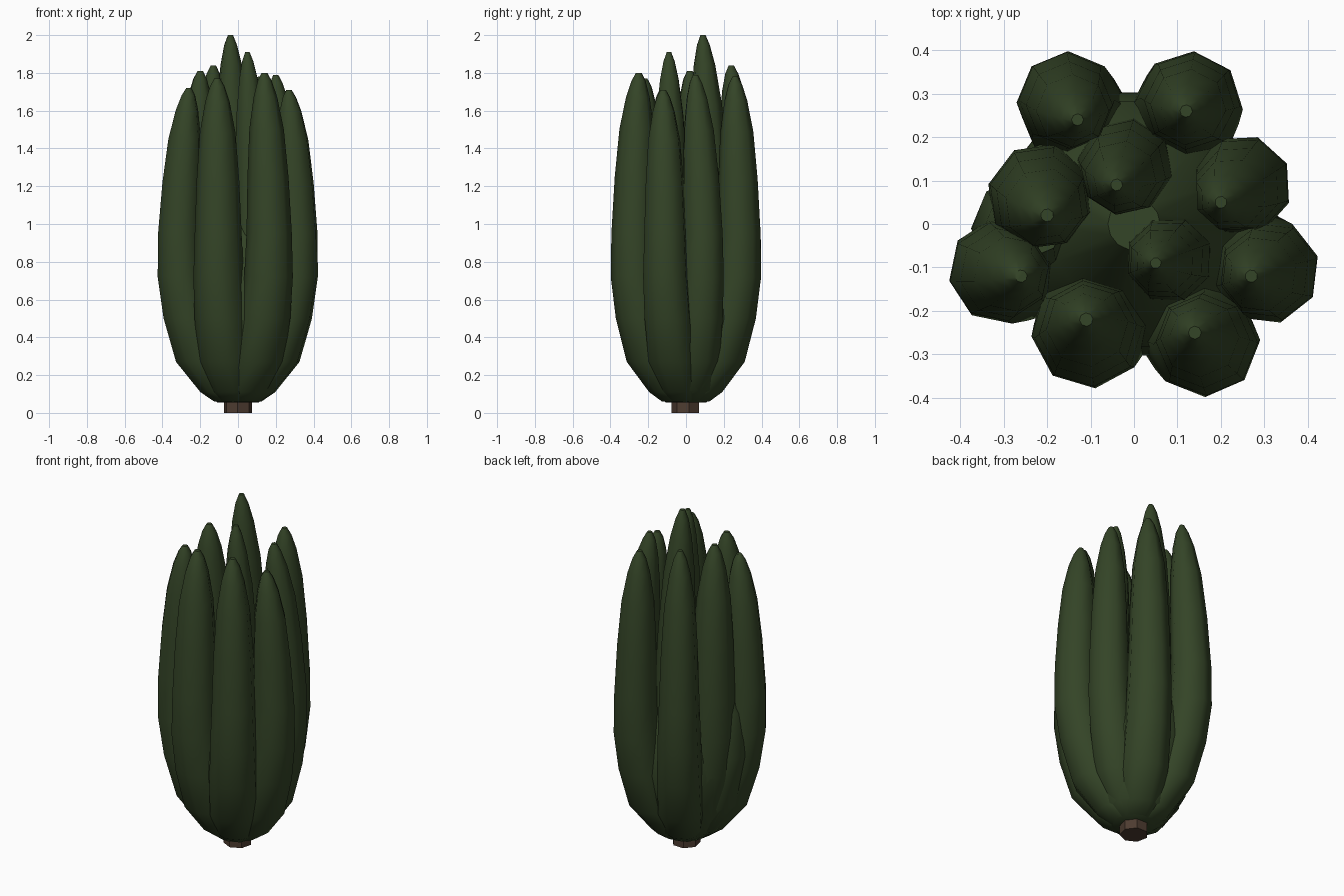
import bpy, bmesh, math
from mathutils import Vector

if "Cube" in bpy.data.objects:
    bpy.data.objects.remove(bpy.data.objects["Cube"])


def material(name, rgb):
    m = bpy.data.materials.new(name)
    m.diffuse_color = (*rgb, 1)
    m.use_nodes = True
    m.node_tree.nodes["Principled BSDF"].inputs["Base Color"].default_value = m.diffuse_color
    return m


green = material("dark foliage green", (0.034, 0.058, 0.020))
brown = material("bark brown", (0.075, 0.045, 0.030))


def loft(name, rings, sides, mat, turn=0.0, angle=60):
    """Skin a stack of (x, y, z, radius) rings into a closed tube."""
    bm = bmesh.new()
    loops = []
    for x, y, z, r in rings:
        loops.append([bm.verts.new((x + r * math.cos(turn + k * math.tau / sides),
                                    y + r * math.sin(turn + k * math.tau / sides), z))
                      for k in range(sides)])
    for a, b in zip(loops, loops[1:]):
        for k in range(sides):
            n = (k + 1) % sides
            bm.faces.new((a[k], a[n], b[n], b[k]))
    bm.faces.new(loops[0][::-1])
    bm.faces.new(loops[-1])
    me = bpy.data.meshes.new(name)
    bm.to_mesh(me)
    bm.free()
    ob = bpy.data.objects.new(name, me)
    bpy.context.collection.objects.link(ob)
    me.materials.append(mat)
    bpy.ops.object.select_all(action='DESELECT')
    ob.select_set(True)
    bpy.context.view_layer.objects.active = ob
    bpy.ops.object.shade_smooth_by_angle(angle=math.radians(angle))
    return ob


# Foliage spires: widest centre, tip position, height, radius
spires = [
    ((-0.155, 0.285), (-0.13, 0.24), 1.84, 0.115),
    ((0.130, 0.280), (0.12, 0.26), 1.78, 0.120),
    ((-0.020, 0.130), (-0.04, 0.09), 2.00, 0.115),
    ((-0.215, 0.060), (-0.20, 0.02), 1.81, 0.125),
    ((0.250, 0.090), (0.20, 0.05), 1.79, 0.115),
    ((0.080, -0.080), (0.05, -0.09), 1.91, 0.105),
    ((0.310, -0.110), (0.27, -0.12), 1.71, 0.120),
    ((-0.310, -0.110), (-0.26, -0.12), 1.72, 0.120),
    ((-0.105, -0.250), (-0.11, -0.22), 1.77, 0.130),
    ((0.165, -0.275), (0.14, -0.25), 1.80, 0.125),
]

# Lower part: height, share of the way out, radius factor
lower = [(0.06, 0.12, 0.75), (0.11, 0.30, 0.90), (0.27, 0.64, 1.10),
         (0.50, 0.86, 1.08), (0.72, 0.98, 1.03), (0.95, 1.0, 0.96)]
# Upper part: share of remaining height, share of the way to tip, radius factor
upper = [(0.35, 0.25, 0.87), (0.65, 0.55, 0.73), (0.85, 0.8, 0.50),
         (0.95, 0.95, 0.30), (1.0, 1.0, 0.12)]

for i, (mid, tip, h, r) in enumerate(spires):
    m, t = Vector(mid), Vector(tip)
    rings = [(*(m * s), z, r * f) for z, s, f in lower]
    for u, s, f in upper:
        rings.append((*m.lerp(t, s), 0.95 + u * (h - 0.95), r * f))
    loft(f"foliage_spire_{i + 1}", rings, 8, green, turn=i * 0.7)

# Solid heart that fills the gaps between the spires low down
loft("foliage_heart", [(0, 0, 0.055, 0.11), (0, 0, 0.12, 0.19), (0, 0, 0.27, 0.27),
                       (0, 0, 0.5, 0.31), (0, 0, 0.68, 0.29), (0, 0, 0.9, 0.20),
                       (0, 0, 1.15, 0.06)], 14, green)
# Webs joining neighbouring spires
loft("foliage_web_left", [(-0.10, 0.0, 0.12, 0.10), (-0.20, 0.0, 0.3, 0.12),
                          (-0.255, -0.01, 0.6, 0.12), (-0.25, -0.02, 0.85, 0.10),
                          (-0.22, -0.02, 1.1, 0.05)], 8, green)

# Trunk
loft("trunk", [(0, 0, 0, 0.076), (0, 0, 0.10, 0.076)], 7, brown, turn=0.2, angle=30)
